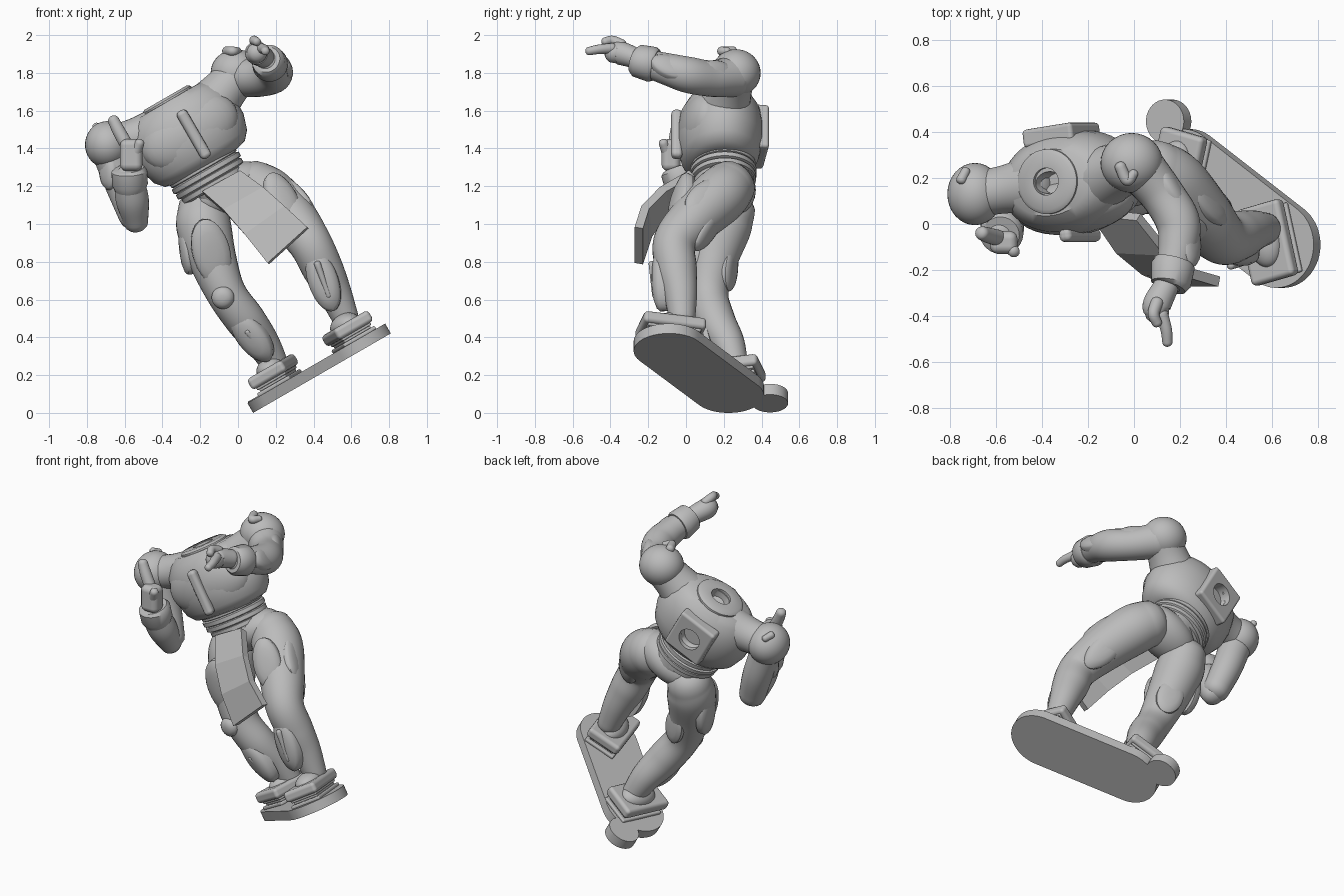
import bpy, bmesh, math
from mathutils import Matrix, Vector

old = bpy.data.objects.get("Cube")
if old:
    bpy.data.objects.remove(old)

grey = bpy.data.materials.new("plain_grey")
grey.use_nodes = True
grey.diffuse_color = (0.5, 0.5, 0.5, 1)
grey.node_tree.nodes["Principled BSDF"].inputs["Base Color"].default_value = (0.5, 0.5, 0.5, 1)

# Leaning frames shared by the board and the torso
LEAN = Matrix.Rotation(math.radians(-30), 4, "Y")
BOARD = Matrix.Translation((0.08, 0, 0)) @ LEAN
TORSO = Matrix.Translation((-0.28, 0.18, 1.5)) @ LEAN @ Matrix.Rotation(math.radians(8), 4, "Z")


def finish(name, bm, matrix=Matrix(), bevel=0):
    bmesh.ops.recalc_face_normals(bm, faces=bm.faces)
    mesh = bpy.data.meshes.new(name)
    bm.to_mesh(mesh)
    bm.free()
    mesh.materials.append(grey)
    ob = bpy.data.objects.new(name, mesh)
    bpy.context.collection.objects.link(ob)
    ob.matrix_world = matrix
    if bevel:
        mod = ob.modifiers.new("bevel", "BEVEL")
        mod.width, mod.segments, mod.harden_normals = bevel, 3, True
    bpy.ops.object.select_all(action="DESELECT")
    ob.select_set(True)
    bpy.context.view_layer.objects.active = ob
    bpy.ops.object.shade_smooth_by_angle(angle=math.radians(40))
    return ob


def frame(loc, normal, up):
    """Local z along the normal, local y along up."""
    z = Vector(normal).normalized()
    x = Vector(up).cross(z).normalized()
    m = Matrix((x, z.cross(x), z)).transposed().to_4x4()
    return Matrix.Translation(loc) @ m


def ellipsoid(name, size, matrix):
    bm = bmesh.new()
    bmesh.ops.create_uvsphere(bm, u_segments=32, v_segments=20, radius=1)
    bmesh.ops.scale(bm, vec=size, verts=bm.verts)
    return finish(name, bm, matrix)


def plate(name, loc, normal, up, w, h, thick=0.03):
    """Domed oval armour plate with a raised rim edge."""
    bm = bmesh.new()
    rings = []
    for s, z in ((1, -thick), (1, 0), (0.9, thick * 0.45), (0.6, thick * 0.85), (0.25, thick)):
        rings.append([bm.verts.new((w * s * math.cos(a * math.tau / 32),
                                    h * s * math.sin(a * math.tau / 32), z)) for a in range(32)])
    skin(bm, rings)
    return finish(name, bm, frame(loc, normal, up))


def box(name, size, matrix, bevel=0.015):
    bm = bmesh.new()
    bmesh.ops.create_cube(bm, size=1)
    bmesh.ops.scale(bm, vec=size, verts=bm.verts)
    return finish(name, bm, matrix, bevel)


def skin(bm, rings, caps=True):
    n = len(rings[0])
    for a, b in zip(rings, rings[1:]):
        for i in range(n):
            bm.faces.new((a[i], a[(i + 1) % n], b[(i + 1) % n], b[i]))
    if caps:
        bm.faces.new(rings[0])
        bm.faces.new(rings[-1])


def lathe(name, profile, matrix, depth=1.0, closed=False):
    bm = bmesh.new()
    rings = [[bm.verts.new((r * math.cos(a * math.tau / 48), depth * r * math.sin(a * math.tau / 48), h))
              for a in range(48)] for r, h in profile]
    skin(bm, rings + rings[:1] if closed else rings, not closed)
    return finish(name, bm, matrix)


def tube(name, points, smooth=True):
    """Round limb through (x, y, z, radius) points, with rounded ends if smooth."""
    pts = [Vector(p) for p in points]
    if smooth:
        ext = [pts[0] * 2 - pts[1]] + pts + [pts[-1] * 2 - pts[-2]]
        path = []
        for a, b, c, d in zip(ext, ext[1:], ext[2:], ext[3:]):
            for k in range(8):
                t = k / 8
                path.append(0.5 * (2 * b + (c - a) * t + (2 * a - 5 * b + 4 * c - d) * t ** 2
                                   + (3 * b - a - 3 * c + d) * t ** 3))
        pts = path + [pts[-1]]
        first = (pts[0] - pts[1]).to_3d().normalized()
        last = (pts[-1] - pts[-2]).to_3d().normalized()

        def cap(p, d):
            out = []
            for ang in (25, 50, 75):
                a = math.radians(ang)
                q = p.to_3d() + d * p.w * 0.8 * math.sin(a)
                out.append(Vector((*q, p.w * math.cos(a))))
            return out
        pts = cap(pts[0], first)[::-1] + pts + cap(pts[-1], last)
    bm = bmesh.new()
    rings, prev, side = [], None, None
    for i, p in enumerate(pts):
        d = (pts[min(i + 1, len(pts) - 1)] - pts[max(i - 1, 0)]).to_3d().normalized()
        side = d.orthogonal() if prev is None else prev.rotation_difference(d) @ side
        side.normalize()
        other, prev = d.cross(side), d
        rings.append([bm.verts.new(p.to_3d() + p.w * (side * math.cos(a * math.tau / 28)
                      + other * math.sin(a * math.tau / 28))) for a in range(28)])
    skin(bm, rings)
    return finish(name, bm)


# Board: rounded deck and a round tail nub
def slab(name, outline, low, high):
    bm = bmesh.new()
    skin(bm, [[bm.verts.new((u, y, h)) for u, y in outline] for h in (low, high)])
    return finish(name, bm, BOARD)


def arc(c, r, start, sweep):
    return [(c[0] + r * math.cos(math.radians(start + sweep * k / 32)),
             c[1] + r * math.sin(math.radians(start + sweep * k / 32))) for k in range(33)]


slab("board_deck", arc((0.655, -0.09), 0.187, -122, 180) + arc((0.187, 0.225), 0.187, 58, 180), 0, 0.06)
slab("board_nub", arc((0.1, 0.445), 0.095, 0, 349), 0, 0.065)

# Boots: stacked soles under a wide collar slab
for side, u, y, yaw in (("left", 0.655, -0.08, 14), ("right", 0.2, 0.235, -14)):
    foot = BOARD @ Matrix.Translation((u, y, 0)) @ Matrix.Rotation(math.radians(yaw), 4, "Z")
    for k, (w, l, h, t) in enumerate(((0.2, 0.31, 0.068, 0.022), (0.165, 0.27, 0.086, 0.02),
                                      (0.18, 0.29, 0.1, 0.018), (0.22, 0.34, 0.137, 0.066))):
        box(f"{side}_boot_layer_{k + 1}", (w, l, t), foot @ Matrix.Translation((0, 0, h)), min(t * 0.4, 0.022))
    ellipsoid(f"{side}_boot_instep", (0.08, 0.12, 0.06), foot @ Matrix.Translation((0, 0.01, 0.16)))

# Legs
tube("left_leg", [(0.08, 0.23, 1.2, 0.14), (0.17, 0.17, 1.14, 0.15), (0.29, 0.04, 1.02, 0.135),
                  (0.38, -0.06, 0.9, 0.115), (0.45, -0.05, 0.76, 0.108), (0.51, -0.03, 0.64, 0.09),
                  (0.57, -0.02, 0.5, 0.07)])
tube("right_leg", [(-0.19, 0.24, 1.08, 0.13), (-0.18, 0.2, 0.98, 0.145), (-0.13, 0.145, 0.8, 0.125),
                   (-0.06, 0.12, 0.63, 0.105), (0.04, 0.155, 0.49, 0.105), (0.13, 0.22, 0.37, 0.09),
                   (0.2, 0.26, 0.25, 0.07)])
plate("left_thigh_front_plate", (0.24, -0.04, 1.13), (0.3, -0.8, 0.35), (-0.5, 0.3, 1), 0.085, 0.16)
plate("left_thigh_outer_plate", (0.325, 0.11, 1.15), (0.8, 0.25, 0.5), (-0.4, 0.6, 0.5), 0.08, 0.15, 0.025)
plate("left_thigh_back_plate", (0.33, 0.13, 0.98), (0.4, 0.8, -0.3), (-0.4, 0.5, 0.6), 0.08, 0.16)
plate("left_shin_plate", (0.45, -0.14, 0.7), (-0.1, -1, -0.05), (-0.35, -0.15, 1), 0.08, 0.17, 0.04)
tube("left_shin_ridge", [(0.42, -0.18, 0.79, 0.018), (0.48, -0.165, 0.62, 0.014)])
plate("right_thigh_front_plate", (-0.14, 0.035, 0.85), (0.15, -1, -0.1), (-0.3, 0.2, 1), 0.1, 0.18)
plate("right_thigh_outer_plate", (-0.28, 0.18, 0.87), (-1, -0.1, -0.1), (-0.3, 0.1, 1), 0.085, 0.14)
plate("right_thigh_back_plate", (-0.08, 0.24, 0.76), (0.4, 1, 0), (-0.3, 0.2, 1), 0.08, 0.12, 0.02)
plate("right_knee_cap", (-0.08, 0.025, 0.61), (-0.1, -1, -0.1), (-0.3, 0, 1), 0.06, 0.06, 0.035)
plate("right_shin_plate", (0.07, 0.1, 0.4), (-0.2, -1, -0.4), (-0.6, -0.2, 0.8), 0.08, 0.16, 0.04)
tube("right_shin_ridge", [(0.05, 0.06, 0.43, 0.016), (0.14, 0.115, 0.3, 0.014)])

# Pelvis, waist rings and hanging flap
ellipsoid("pelvis", (0.22, 0.15, 0.12), Matrix.Translation((-0.05, 0.22, 1.18)) @ LEAN)
for k, (r, h) in enumerate(((0.185, -0.325), (0.2, -0.29), (0.205, -0.255), (0.2, -0.22))):
    lathe(f"waist_ring_{k + 1}", [(r - 0.025, h - 0.022), (r, h - 0.012), (r, h + 0.012), (r - 0.025, h + 0.022)],
          TORSO @ Matrix.Translation((-0.015, 0.02, 0)), 0.86)
tube("waist_core", [(-0.24, 0.2, 1.4, 0.16), (-0.06, 0.21, 1.16, 0.15)], False)

bm = bmesh.new()
rows = [((-0.18, 0.05, 1.16), (0.02, 0.03, 1.27)), ((-0.07, -0.11, 1.065), (0.14, -0.12, 1.185)),
        ((0.04, -0.2, 0.94), (0.25, -0.215, 1.09)), ((0.16, -0.25, 0.79), (0.37, -0.25, 0.98))]
grid = [[bm.verts.new(p) for p in row] for row in rows]
for a, b in zip(grid, grid[1:]):
    bm.faces.new((a[0], a[1], b[1], b[0]))
flap = finish("hanging_flap", bm)
bpy.ops.object.shade_flat()
solid = flap.modifiers.new("thickness", "SOLIDIFY")
solid.thickness, solid.offset = 0.045, 0

# Torso with neck opening and ring, chest and back pack
torso = lathe("torso", [(0.19, -0.225), (0.245, -0.21), (0.285, -0.165), (0.312, -0.08), (0.312, 0.0),
                        (0.295, 0.08), (0.25, 0.14), (0.2, 0.175), (0.065, 0.18), (0.06, 0.09)], TORSO, 0.72)
ellipsoid("chest_plate", (0.28, 0.125, 0.185), TORSO @ Matrix.Translation((0, -0.1, -0.025)))
lathe("neck_ring", [(0.062, 0.14), (0.062, 0.195), (0.13, 0.198), (0.148, 0.185), (0.152, 0.14)],
      TORSO @ Matrix.Translation((-0.005, 0.005, 0)), 0.95, True)
box("chest_bar", (0.06, 0.06, 0.29), TORSO @ Matrix.Translation((-0.005, -0.23, -0.045)), 0.025)
pack = box("back_pack", (0.25, 0.08, 0.26), TORSO @ Matrix.Translation((-0.02, 0.21, -0.015)), 0.018)
bpy.ops.object.shade_flat()
cutter = lathe("pack_hole_cutter", [(0.068, -0.06), (0.068, 0.06)],
               TORSO @ Matrix.Translation((-0.02, 0.24, -0.015)) @ Matrix.Rotation(math.pi / 2, 4, "X"))
cutter.hide_render = True
cutter.hide_set(True)
for part in (pack, torso):
    hole = part.modifiers.new("hole", "BOOLEAN")
    hole.object, hole.operation = cutter, "DIFFERENCE"

# Left arm, reaching forward and pointing
tube("left_shoulder", [(-0.17, 0.19, 1.59, 0.15), (-0.07, 0.23, 1.71, 0.12), (0.0, 0.26, 1.79, 0.11)])
ellipsoid("left_shoulder_cap", (0.135, 0.13, 0.125), Matrix.Translation((-0.01, 0.265, 1.8)))
tube("left_shoulder_crest", [(-0.06, 0.25, 1.915, 0.025), (-0.03, 0.19, 1.915, 0.025), (0.0, 0.22, 1.915, 0.02)])
tube("left_arm", [(0.02, 0.25, 1.78, 0.11), (0.12, 0.13, 1.77, 0.096), (0.19, 0.01, 1.79, 0.096),
                  (0.19, -0.1, 1.82, 0.085), (0.16, -0.24, 1.86, 0.07)])
tube("left_cuff", [(0.175, -0.16, 1.84, 0.085), (0.17, -0.18, 1.845, 0.095), (0.16, -0.26, 1.865, 0.087),
                   (0.155, -0.275, 1.87, 0.07)], False)
plate("left_forearm_plate", (0.25, -0.08, 1.835), (0.8, 0.2, 0.5), (-0.1, -1, 0.3), 0.065, 0.11, 0.025)
plate("left_upper_arm_plate", (0.17, 0.16, 1.8), (0.8, 0.5, 0.3), (0.5, -0.8, 0), 0.07, 0.12)
tube("left_hand", [(0.14, -0.27, 1.88, 0.055), (0.1, -0.35, 1.905, 0.062), (0.1, -0.39, 1.905, 0.052)])
tube("left_pointing_finger", [(0.12, -0.39, 1.93, 0.028), (0.14, -0.46, 1.925, 0.025), (0.145, -0.515, 1.915, 0.022)])
tube("left_thumb", [(0.1, -0.34, 1.95, 0.028), (0.085, -0.39, 1.972, 0.025), (0.1, -0.43, 1.965, 0.022)])

# Right arm, bent with the hand raised
tube("right_shoulder", [(-0.44, 0.17, 1.48, 0.13), (-0.56, 0.15, 1.45, 0.105), (-0.68, 0.13, 1.42, 0.1)])
ellipsoid("right_shoulder_cap", (0.12, 0.135, 0.125), Matrix.Translation((-0.69, 0.13, 1.42)))
tube("right_shoulder_crest", [(-0.75, 0.19, 1.515, 0.022), (-0.73, 0.23, 1.5, 0.02)])
tube("right_upper_arm", [(-0.67, 0.13, 1.36, 0.095), (-0.61, 0.13, 1.2, 0.09), (-0.55, 0.1, 1.04, 0.08)])
tube("right_forearm", [(-0.54, 0.08, 1.01, 0.065), (-0.56, 0.02, 1.13, 0.088), (-0.58, -0.04, 1.25, 0.075)])
tube("right_cuff", [(-0.57, -0.01, 1.19, 0.085), (-0.572, -0.02, 1.21, 0.095), (-0.575, -0.04, 1.28, 0.095),
                    (-0.577, -0.045, 1.295, 0.08)], False)
plate("right_upper_arm_plate", (-0.69, 0.08, 1.28), (-0.8, -0.6, 0), (-0.2, 0, 1), 0.065, 0.1)
box("right_hand", (0.12, 0.1, 0.17), Matrix.Translation((-0.565, -0.08, 1.365)), 0.035)
tube("right_pointing_finger", [(-0.59, -0.06, 1.42, 0.035), (-0.63, -0.05, 1.49, 0.034), (-0.66, -0.04, 1.55, 0.03)])
tube("right_thumb", [(-0.54, -0.1, 1.38, 0.03), (-0.52, -0.12, 1.43, 0.025)])
